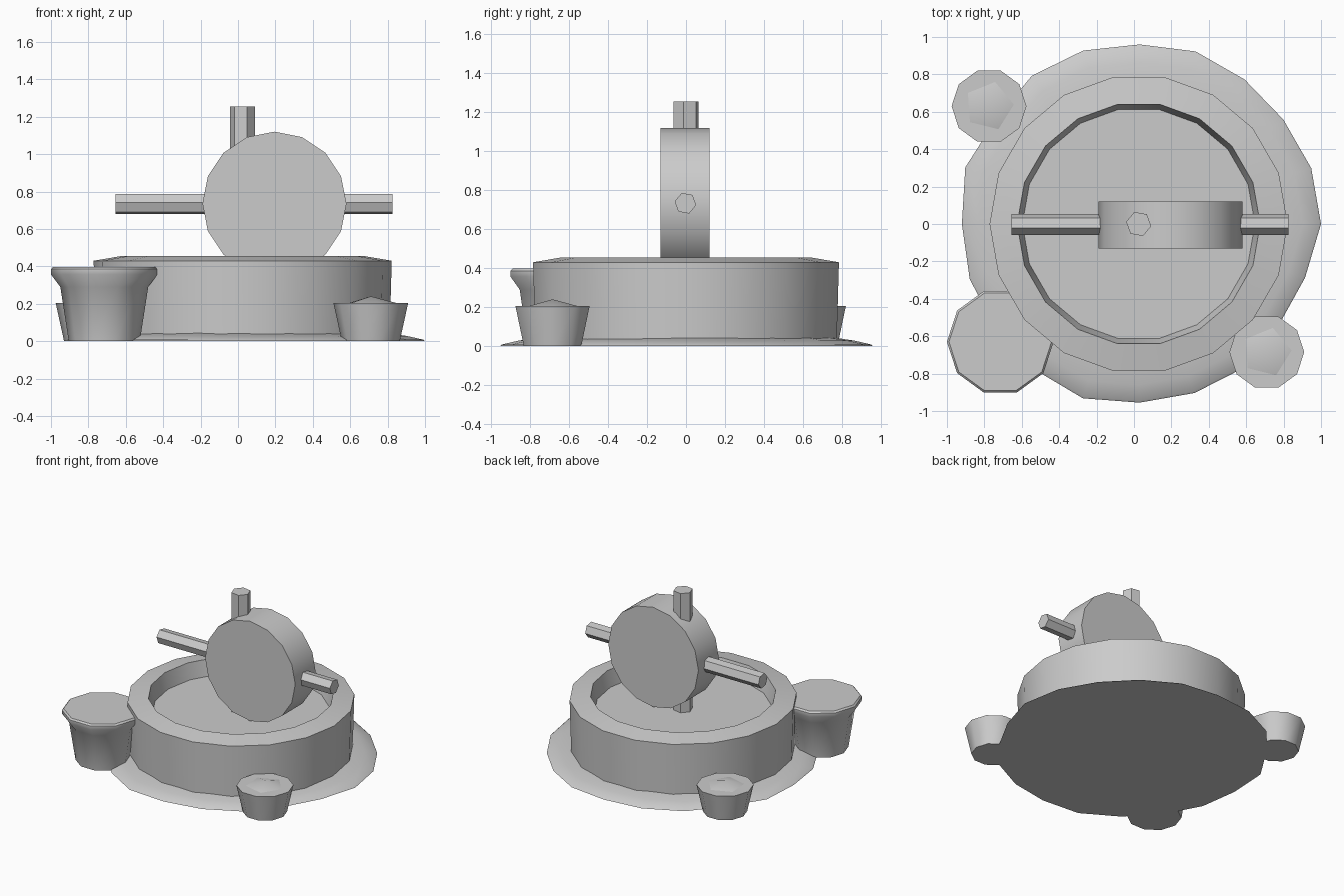
import bpy, bmesh
from math import sin, cos, radians, tau, pi
from mathutils import Matrix, Vector

if "Cube" in bpy.data.objects:
    bpy.data.objects.remove(bpy.data.objects["Cube"])

GREY = (0.6, 0.6, 0.6, 1)
stone = bpy.data.materials.new("grey stone")
stone.use_nodes = True
stone.diffuse_color = GREY
stone.node_tree.nodes["Principled BSDF"].inputs["Base Color"].default_value = GREY


def lathe(name, profile, sides, place, phase=0, warp=None, smooth=35):
    """Stack rings of (radius, z), capped at both ends; a radius of 0 is a point."""
    bm = bmesh.new()
    rings = []
    for r, z in profile:
        if r == 0:
            rings.append([bm.verts.new((0, 0, z))])
            continue
        ring = []
        for i in range(sides):
            a = phase + tau * i / sides
            k = r * (warp[i] if warp else 1)
            ring.append(bm.verts.new((k * cos(a), k * sin(a), z)))
        rings.append(ring)
    for low, high in zip(rings, rings[1:]):
        for i in range(sides):
            j = (i + 1) % sides
            if len(high) == 1:
                bm.faces.new((low[i], low[j], high[0]))
            else:
                bm.faces.new((low[i], low[j], high[j], high[i]))
    bm.faces.new(rings[0][::-1])
    if len(rings[-1]) > 1:
        bm.faces.new(rings[-1])
    bmesh.ops.recalc_face_normals(bm, faces=bm.faces)
    mesh = bpy.data.meshes.new(name)
    bm.to_mesh(mesh)
    bm.free()
    mesh.materials.append(stone)
    obj = bpy.data.objects.new(name, mesh)
    bpy.context.collection.objects.link(obj)
    obj.matrix_world = place
    if smooth:
        bpy.ops.object.select_all(action="DESELECT")
        obj.select_set(True)
        bpy.context.view_layer.objects.active = obj
        bpy.ops.object.shade_smooth_by_angle(angle=radians(smooth))
    return obj


def at(x, y, z=0):
    return Matrix.Translation(Vector((x, y, z)))


# Uneven ground mound under the basin
edge = [.97, .965, .95, .955, .97, .96, .975, .98, .95, .98,
        .95, .955, .95, .96, .98, .955, .95, .95, .92, .93]
lathe("ground_mound", [(1, 0), (.99, .008), (.9, .028), (.78, .045)], 20,
      at(.03, 0), warp=edge, smooth=60)

# Round basin with a sloped rim and a sunken water floor
lathe("basin", [(.785, .01), (.797, .43), (.65, .455), (.622, .335)], 18, at(.025, 0))

# Upright wheel standing in the basin
lathe("wheel", [(.385, -.125), (.385, .125)], 16,
      at(.195, -.005, .735) @ Matrix.Rotation(pi / 2, 4, "X"))

# Six-sided rods through the wheel
lathe("horizontal_rod", [(.056, -.74), (.056, .74)], 6,
      at(.085, -.003, .733) @ Matrix.Rotation(pi / 2, 4, "Y"),
      phase=radians(80), smooth=0)
lathe("vertical_rod", [(.068, -.52), (.068, .52)], 6, at(.025, 0, .735),
      phase=radians(50), smooth=0)

# Large flared pot
lathe("large_pot", [(.19, 0), (.235, .29), (.285, .357), (.285, .385), (.274, .397)],
      10, at(-.715, -.63), smooth=40)

# Two small pots, each with a low mound of soil
for side, x, y in (("front_left", .71, -.685), ("back_right", -.775, .63)):
    lathe(side + "_pot", [(.155, 0), (.2, .205)], 10, at(x, y), smooth=40)
    lathe(side + "_soil", [(.137, .204), (0, .24)], 5, at(x, y), phase=radians(4))
